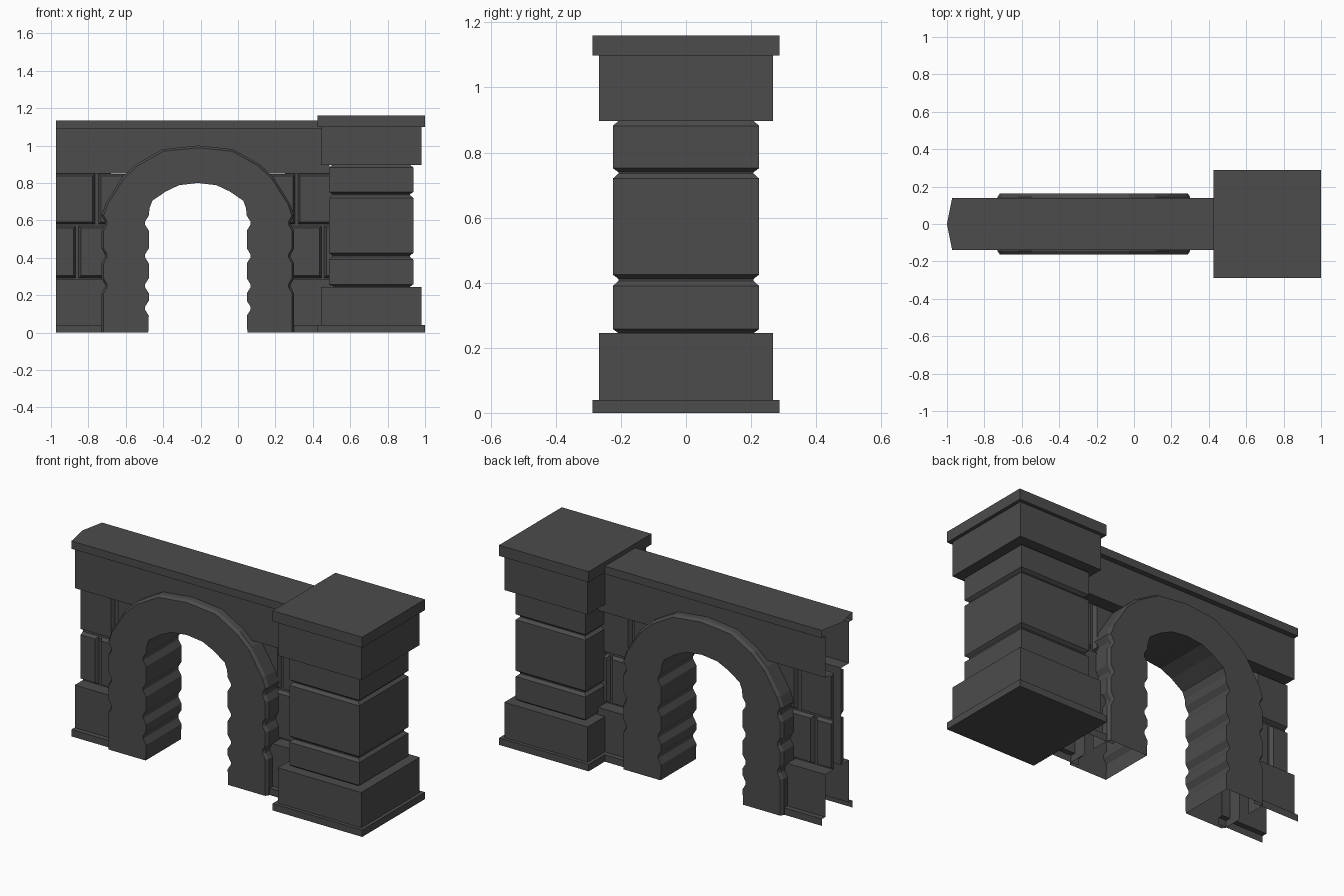
import bpy, bmesh
from mathutils import Vector

if "Cube" in bpy.data.objects:
    bpy.data.objects.remove(bpy.data.objects["Cube"])

stone = bpy.data.materials.new("dark grey stone")
stone.diffuse_color = (0.072, 0.072, 0.072, 1)
stone.use_nodes = True
stone.node_tree.nodes["Principled BSDF"].inputs["Base Color"].default_value = stone.diffuse_color


def finish(bm, name, solid=False):
    bmesh.ops.remove_doubles(bm, verts=bm.verts, dist=1e-5)
    if solid:
        bmesh.ops.recalc_face_normals(bm, faces=bm.faces)
    me = bpy.data.meshes.new(name)
    bm.to_mesh(me)
    bm.free()
    me.materials.append(stone)
    ob = bpy.data.objects.new(name, me)
    bpy.context.collection.objects.link(ob)
    return ob


def loft(bm, rows, closed=False):
    """Skin quads between successive rows of points."""
    vs = [[bm.verts.new(p) for p in r] for r in rows]
    n = len(rows[0])
    for a, b in zip(vs, vs[1:]):
        for i in range(n if closed else n - 1):
            j = (i + 1) % n
            bm.faces.new((a[i], a[j], b[j], b[i]))
    return vs


# Pillar: stacked square courses with chamfered joints
PX = 0.712
profile = [(0.288, 0), (0.288, 0.04), (0.268, 0.04), (0.268, 0.245), (0.208, 0.245),
           (0.225, 0.258), (0.225, 0.39), (0.208, 0.405), (0.208, 0.412),
           (0.225, 0.425), (0.225, 0.72), (0.208, 0.735), (0.208, 0.74),
           (0.225, 0.752), (0.225, 0.882), (0.208, 0.897), (0.268, 0.897),
           (0.268, 1.098), (0.288, 1.098), (0.288, 1.16)]
bm = bmesh.new()
vs = loft(bm, [[(PX + sx * h, sy * h, z) for sx, sy in ((-1, -1), (1, -1), (1, 1), (-1, 1))]
               for h, z in profile], closed=True)
bm.faces.new(vs[0])
bm.faces.new(vs[-1])
finish(bm, "pillar", solid=True)


# Wall strips: open-ended front and back shells
def strip(bm, x0, x1, prof):
    for s in (-1, 1):
        a, b = (x0, x1) if s < 0 else (x1, x0)
        loft(bm, [[(a, s * y, z) for y, z in reversed(prof)],
                  [(b, s * y, z) for y, z in reversed(prof)]])


base = [(0.14, 0), (0.14, 0.04), (0.11, 0.04), (0.11, 0.287), (0.035, 0.287)]
band = [(0.035, 0.85), (0.11, 0.85), (0.11, 1.09), (0.14, 1.09), (0.14, 1.135)]
panel = [(0.035, 0.287), (0.035, 0.85)]
SIDES = ((-0.972, -0.68), (0.25, 0.50))
for name, prof in (("wall_base", base), ("wall_backing", panel)):
    bm = bmesh.new()
    for x0, x1 in SIDES:
        strip(bm, x0, x1, prof)
    finish(bm, name)
bm = bmesh.new()
strip(bm, -0.972, 0.49, band)
finish(bm, "wall_band")

# Flat coping top with pointed free end
bm = bmesh.new()
bm.faces.new([bm.verts.new((x, y, 1.135)) for x, y in
              ((-0.972, -0.14), (0.49, -0.14), (0.49, 0.14), (-0.972, 0.14), (-1, 0))])
finish(bm, "coping_top")

# Chamfered wall bricks on both faces
bm = bmesh.new()
rows = ((0.292, 0.57, ((-0.972, -0.868), (-0.852, -0.69), (0.25, 0.447), (0.46, 0.53))),
        (0.58, 0.848, ((-0.972, -0.765), (-0.745, -0.58), (0.15, 0.305), (0.32, 0.53))))
c = 0.012
for z0, z1, spans in rows:
    for x0, x1 in spans:
        cl = 0 if x0 < -0.97 else c
        for s in (-1, 1):
            quads = [[(x0, s * 0.035, z0), (x1, s * 0.035, z0), (x1, s * 0.035, z1), (x0, s * 0.035, z1)],
                     [(x0 + cl, s * 0.056, z0 + c), (x1 - c, s * 0.056, z0 + c),
                      (x1 - c, s * 0.056, z1 - c), (x0 + cl, s * 0.056, z1 - c)]]
            if s > 0:
                quads = [q[::-1] for q in quads]
            vs = loft(bm, quads, closed=True)
            bm.faces.new(vs[-1])
finish(bm, "wall_bricks")

# Arch: half outline as (inner dx, z, outer dx, z), notched at the jamb joints
AX = -0.215
half = [(0.265, 0, 0.515, 0)]
for z in (0.13, 0.25, 0.41, 0.585):
    for dz, k in ((-0.04, 0), (-0.008, 1), (0.008, 1), (0.04, 0)):
        zz = z + dz
        half.append((0.262 + 0.02 * k, zz, 0.515 - (0.018 * k if z > 0.2 else 0), zz))
half += [(0.258, 0.665, 0.495, 0.685), (0.243, 0.705, 0.405, 0.83), (0.17, 0.755, 0.33, 0.90),
         (0.10, 0.788, 0.19, 0.98), (0.0, 0.80, 0.0, 1.0)]
path = [(-a, b, -d, e) for a, b, d, e in half] + half[-2::-1]
D = 0.162
bm = bmesh.new()
sections = []
for xi, zi, xo, zo in path:
    i, o = Vector((AX + xi, 0, zi)), Vector((AX + xo, 0, zo))
    o2 = o + (i - o).normalized() * 0.012
    if zi == 0:
        o2.z = 0
    sections.append([p + Vector((0, y, 0)) for p, y in
                     ((o, -0.035), (o, -0.145), (o2, -D), (i, -D),
                      (i, D), (o2, D), (o, 0.145), (o, 0.035))])
loft(bm, sections)
arch = finish(bm, "arch")
# Make the arch front face outward
me = arch.data
front = [p for p in me.polygons if abs(p.center.y + D) < 1e-3]
if sum(p.normal.y for p in front) > 0:
    me.flip_normals()
